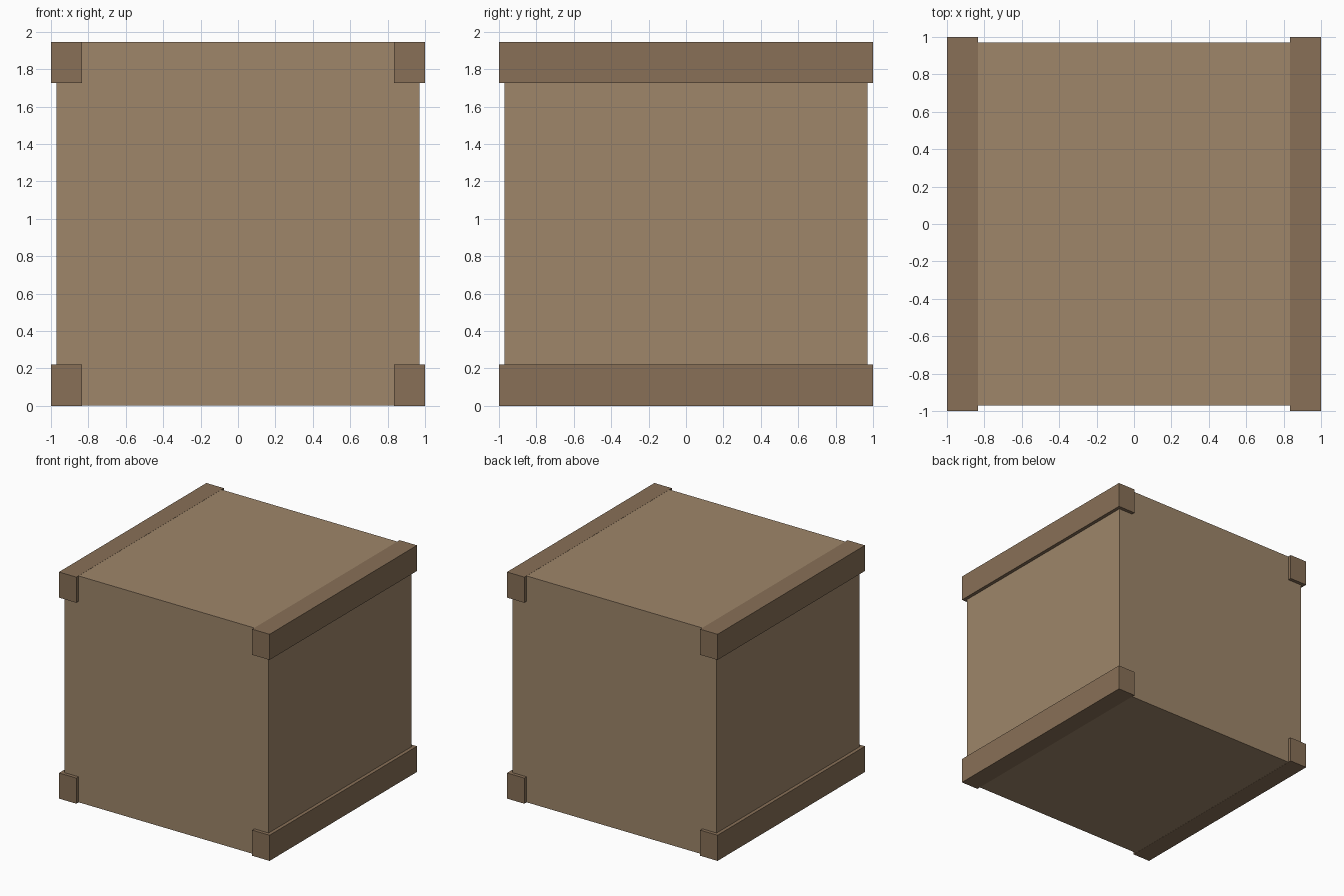
import bpy
import bmesh
from mathutils import Matrix, Vector

cube = bpy.data.objects.get("Cube")
if cube:
    bpy.data.objects.remove(cube, do_unlink=True)


def make_material(name, rgb):
    mat = bpy.data.materials.new(name)
    mat.use_nodes = True
    mat.diffuse_color = (*rgb, 1)
    bsdf = mat.node_tree.nodes["Principled BSDF"]
    bsdf.inputs["Base Color"].default_value = (*rgb, 1)
    bsdf.inputs["Roughness"].default_value = 0.9
    return mat


def make_box(name, low, high, mat):
    low, high = Vector(low), Vector(high)
    bm = bmesh.new()
    bmesh.ops.create_cube(bm, size=1, matrix=Matrix.Diagonal((*(high - low), 1)))
    mesh = bpy.data.meshes.new(name)
    bm.to_mesh(mesh)
    bm.free()
    mesh.materials.append(mat)
    obj = bpy.data.objects.new(name, mesh)
    obj.location = (low + high) / 2
    bpy.context.collection.objects.link(obj)
    return obj


panel_wood = make_material("panel_wood", (0.342, 0.238, 0.144))
rail_wood = make_material("rail_wood", (0.246, 0.162, 0.095))

HEIGHT = 1.945
BODY = 0.97      # half width of the crate body
INNER = 0.835    # inner edge of the rails
RAIL = 0.22      # rail height
GAP = 0.001      # keeps the rail faces just proud of the body

# Crate body
make_box("crate_body", (-BODY, -BODY, GAP), (BODY, BODY, HEIGHT - GAP), panel_wood)

# Four rails running front to back along the side edges
for side, sign in (("left", 1), ("right", -1)):
    x0, x1 = sorted((sign * INNER, sign))
    for level, z in (("bottom", 0), ("top", HEIGHT - RAIL)):
        make_box(f"{level}_{side}_rail", (x0, -1, z), (x1, 1, z + RAIL), rail_wood)
